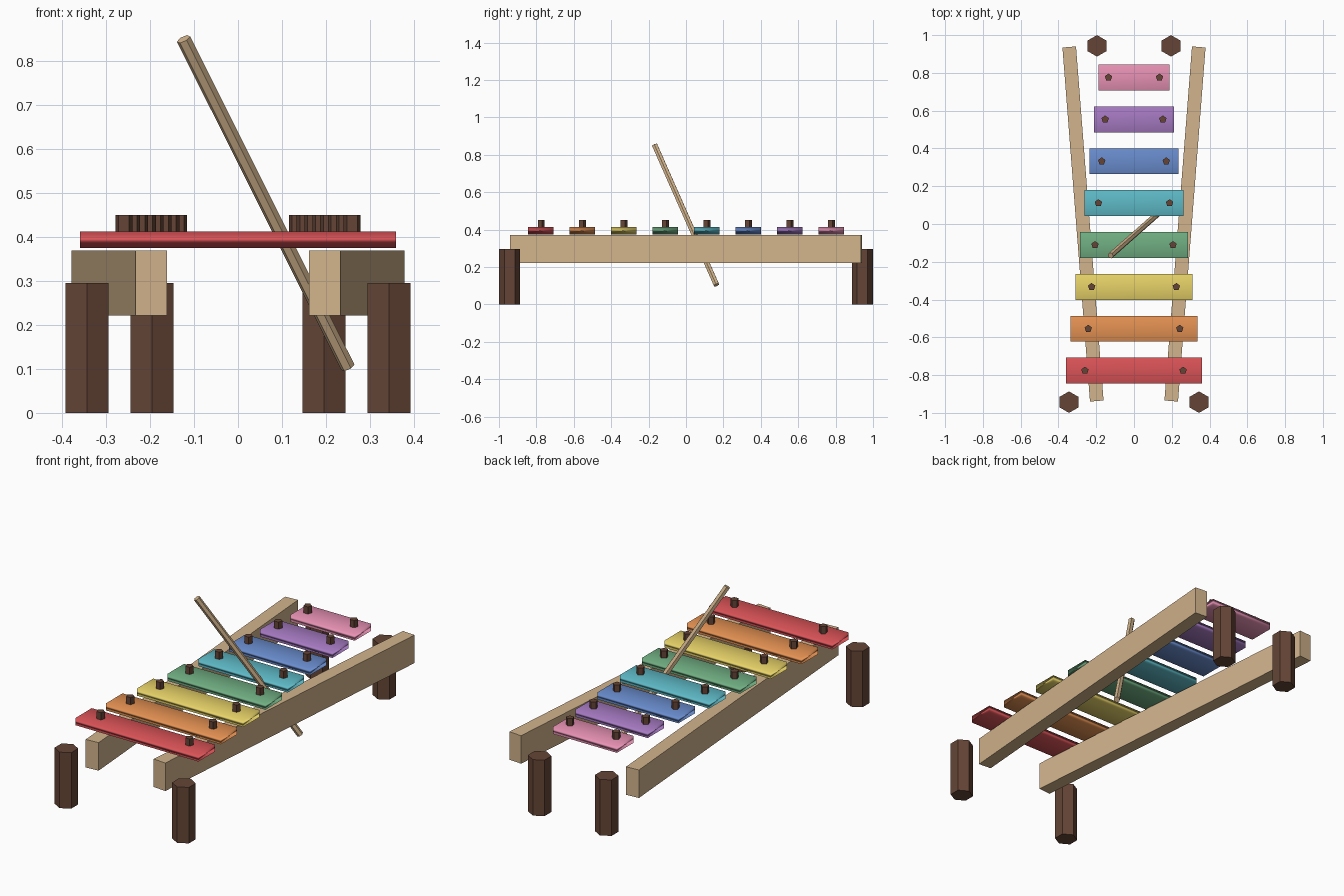
import bpy
import math
from mathutils import Vector

if "Cube" in bpy.data.objects:
    bpy.data.objects.remove(bpy.data.objects["Cube"])


def material(name, rgb):
    """Flat colour from 0-255 sRGB values, stored as linear."""
    def linear(c):
        c /= 255
        return c / 12.92 if c <= 0.04045 else ((c + 0.055) / 1.055) ** 2.4
    mat = bpy.data.materials.new(name)
    mat.diffuse_color = [linear(c) for c in rgb] + [1.0]
    mat.use_nodes = True
    mat.node_tree.nodes["Principled BSDF"].inputs["Base Color"].default_value = mat.diffuse_color
    return mat


def finish(name, mat):
    obj = bpy.context.object
    obj.name = name
    obj.data.materials.append(mat)
    return obj


def box(name, center, size, mat, turn=0.0):
    bpy.ops.mesh.primitive_cube_add(size=1, location=center, rotation=(0, 0, turn))
    obj = finish(name, mat)
    obj.scale = size
    return obj


def prism(name, start, end, radius, sides, mat):
    """Flat-sided rod between two points."""
    a, b = Vector(start), Vector(end)
    bpy.ops.mesh.primitive_cylinder_add(vertices=sides, radius=radius,
                                        depth=(b - a).length, location=(a + b) / 2)
    obj = finish(name, mat)
    obj.rotation_euler = Vector((0, 0, 1)).rotation_difference(b - a).to_euler()
    return obj


wood = material("light wood", (210, 180, 140))
dark = material("dark wood", (101, 69, 54))
bar_colors = [
    ("red", (218, 83, 87)), ("orange", (228, 145, 82)),
    ("yellow", (235, 214, 106)), ("green", (112, 174, 130)),
    ("teal", (94, 186, 199)), ("blue", (105, 140, 205)),
    ("purple", (166, 122, 194)), ("pink", (232, 146, 180)),
]

for side, label in ((-1, "left"), (1, "right")):
    # Slanted side rail
    box(f"{label}_rail", (side * 0.27, 0, 0.296), (0.072, 1.88, 0.148), wood,
        turn=-side * math.radians(4.45))
    # Hexagonal legs
    for end, x, y in (("front", 0.344, -0.943), ("back", 0.196, 0.943)):
        prism(f"{end}_{label}_leg", (side * x, y, 0), (side * x, y, 0.296),
              0.0568, 6, dark)

# Coloured sound bars, shortening toward the back, each with two pegs
for i, (color, rgb) in enumerate(bar_colors):
    half = 0.36 - 0.0247 * i
    y = -0.776 + 0.2217 * i
    bar = box(f"{color}_bar", (0, y, 0.394), (2 * half, 0.137, 0.038),
              material(color, rgb))
    bar.data.shade_smooth()
    for side, label in ((-1, "left"), (1, "right")):
        x = side * half * 0.722
        prism(f"{color}_{label}_peg", (x, y, 0.405), (x, y, 0.451), 0.0205, 5, dark)

# Mallet stick leaning through the bars
prism("mallet_stick", (-0.124, -0.167, 0.851), (0.25, 0.163, 0.104), 0.0165, 6, wood)
